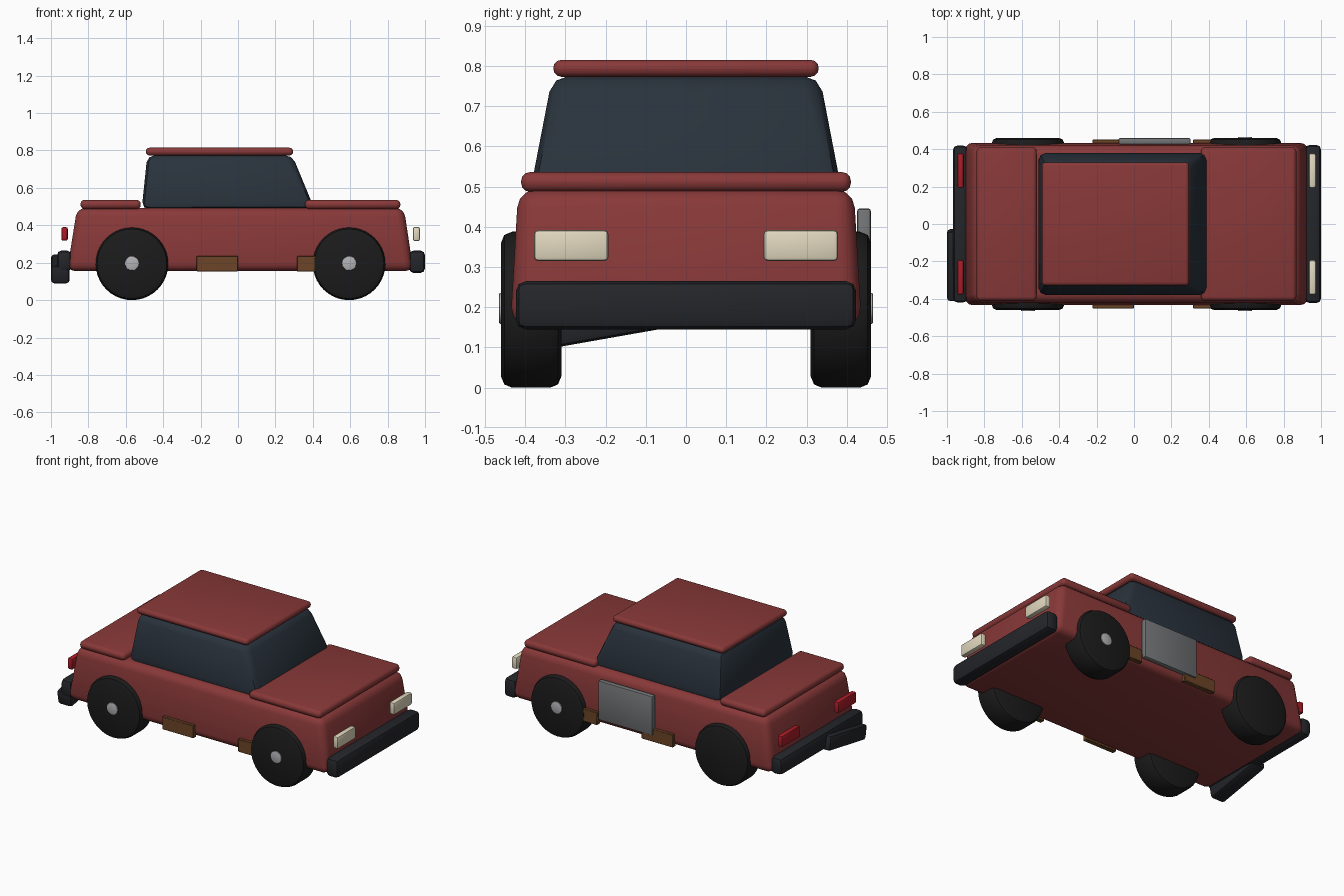
import bpy, bmesh, math
from mathutils import Matrix, Vector

if "Cube" in bpy.data.objects:
    bpy.data.objects.remove(bpy.data.objects["Cube"])


def material(name, rgb):
    m = bpy.data.materials.new(name)
    m.diffuse_color = (*rgb, 1)
    m.use_nodes = True
    m.node_tree.nodes["Principled BSDF"].inputs["Base Color"].default_value = m.diffuse_color
    return m


RED = material("red_paint", (0.25, 0.04, 0.04))
GLASS = material("dark_glass", (0.022, 0.032, 0.045))
TRIM = material("dark_trim", (0.018, 0.019, 0.023))
TYRE = material("rubber", (0.011, 0.011, 0.011))
HUB = material("hub_metal", (0.45, 0.45, 0.47))
LAMP = material("lamp", (0.76, 0.69, 0.52))
TAIL = material("tail_lamp", (0.40, 0.012, 0.02))
RUST = material("rust", (0.15, 0.06, 0.02))
PRIMER = material("primer", (0.17, 0.175, 0.18))


def finish(name, bm, mat, bevel, segments, edges=None):
    bmesh.ops.recalc_face_normals(bm, faces=bm.faces[:])
    if bevel:
        bmesh.ops.bevel(bm, geom=edges or bm.edges[:], offset=bevel, segments=segments,
                        profile=0.5, affect='EDGES', clamp_overlap=True)
    me = bpy.data.meshes.new(name)
    bm.to_mesh(me)
    bm.free()
    me.materials.append(mat)
    ob = bpy.data.objects.new(name, me)
    bpy.context.collection.objects.link(ob)
    bpy.ops.object.select_all(action='DESELECT')
    bpy.context.view_layer.objects.active = ob
    ob.select_set(True)
    bpy.ops.object.shade_smooth_by_angle(angle=math.radians(40))
    return ob


def block(name, x, y, z, mat, bevel, segments=2, top_x=None, top_y=None):
    """Rounded box from (min, max) ranges; the top may have its own ranges."""
    bm = bmesh.new()
    bmesh.ops.create_cube(bm, size=1)
    for v in bm.verts:
        up = v.co.z > 0
        xr = top_x if up and top_x else x
        yr = top_y if up and top_y else y
        v.co = Vector((xr[v.co.x > 0], yr[v.co.y > 0], z[up]))
    return finish(name, bm, mat, bevel, segments)


def disc(name, centre, radius, depth, mat, bevel, sides):
    """Cylinder lying along y with rounded rims."""
    bm = bmesh.new()
    bmesh.ops.create_cone(bm, cap_ends=True, segments=sides, radius1=radius,
                          radius2=radius, depth=depth)
    rims = [e for e in bm.edges if abs(e.verts[0].co.z - e.verts[1].co.z) < 1e-5]
    ob = finish(name, bm, mat, bevel, 2, rims)
    ob.data.transform(Matrix.Rotation(math.pi / 2, 4, 'X'))
    ob.location = centre
    return ob


# Bodywork
block("body", (-0.914, 0.938), (-0.437, 0.437), (0.155, 0.493), RED, 0.045, 3,
      (-0.86, 0.887), (-0.417, 0.417))
block("cabin_glass", (-0.515, 0.41), (-0.388, 0.388), (0.485, 0.775), GLASS, 0.04, 2,
      (-0.485, 0.29), (-0.332, 0.332))
block("roof", (-0.493, 0.295), (-0.33, 0.33), (0.773, 0.815), RED, 0.02, 3)
block("hood", (0.358, 0.868), (-0.41, 0.41), (0.487, 0.536), RED, 0.022, 3)
block("trunk_lid", (-0.842, -0.52), (-0.41, 0.41), (0.487, 0.536), RED, 0.022, 3)

# Bumpers, with a broken rear piece hanging down
block("front_bumper", (0.915, 1.0), (-0.423, 0.423), (0.145, 0.265), TRIM, 0.025)
block("rear_bumper", (-0.968, -0.89), (-0.42, 0.42), (0.155, 0.265), TRIM, 0.025)
piece = block("broken_bumper_piece", (-0.05, 0.05), (-0.19, 0.19), (-0.048, 0.048), TRIM, 0.018)
piece.location = (-0.95, -0.22, 0.167)
piece.rotation_euler.x = math.radians(10)

for side, s in (("right", -1), ("left", 1)):
    # Lamps
    y = sorted((s * 0.193, s * 0.378))
    block(side + "_headlight", (0.936, 0.972), y, (0.315, 0.392), LAMP, 0.01)
    block(side + "_tail_light", (-0.945, -0.91), y, (0.318, 0.39), TAIL, 0.01)
    # Rust patches on the sills
    for end, x in (("front", (0.315, 0.52)), ("middle", (-0.222, 0.0))):
        block(f"{side}_{end}_rust_patch", x, sorted((s * 0.42, s * 0.451)),
              (0.153, 0.235), RUST, 0.003, 1)
    # Wheels; the rear left one has lost its hub cap
    for end, x in (("front", 0.594), ("rear", -0.567)):
        disc(f"{side}_{end}_wheel", (x, s * 0.385, 0.194), 0.194, 0.15, TYRE, 0.028, 40)
        if (side, end) != ("left", "rear"):
            disc(f"{side}_{end}_hub_cap", (x, s * 0.452, 0.197), 0.038, 0.026, HUB, 0.003, 20)

# Unpainted replacement door panel
block("primer_door", (-0.082, 0.302), (0.425, 0.46), (0.195, 0.446), PRIMER, 0.008)
